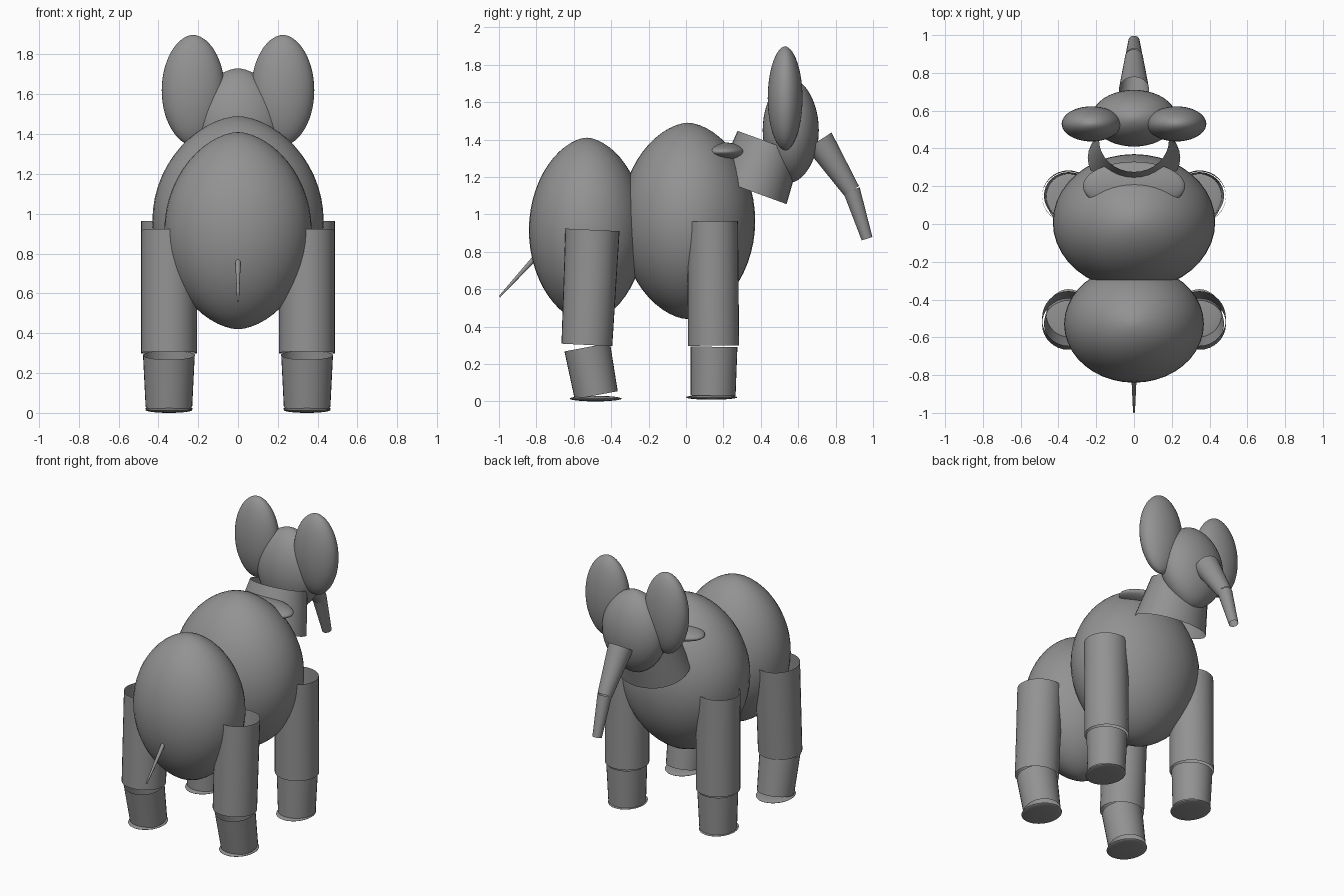
import bpy, bmesh, math
from mathutils import Vector

old = bpy.data.objects.get("Cube")
if old:
    bpy.data.objects.remove(old, do_unlink=True)

grey = bpy.data.materials.new("hide_grey")
grey.use_nodes = True
grey.diffuse_color = (0.29, 0.29, 0.29, 1)
grey.node_tree.nodes["Principled BSDF"].inputs["Base Color"].default_value = grey.diffuse_color


def finish(name, bm):
    bmesh.ops.recalc_face_normals(bm, faces=bm.faces[:])
    mesh = bpy.data.meshes.new(name)
    bm.to_mesh(mesh)
    bm.free()
    mesh.materials.append(grey)
    obj = bpy.data.objects.new(name, mesh)
    bpy.context.collection.objects.link(obj)
    bpy.ops.object.select_all(action='DESELECT')
    obj.select_set(True)
    bpy.context.view_layer.objects.active = obj
    bpy.ops.object.shade_smooth_by_angle(angle=math.radians(40))
    return obj


def egg(name, center, radii, power=0.58):
    """Ellipsoid with slightly pointed poles."""
    bm = bmesh.new()
    bmesh.ops.create_uvsphere(bm, u_segments=40, v_segments=28, radius=1)
    for v in bm.verts:
        k = max(1 - v.co.z ** 2, 0.0001) ** (power - 0.5)
        v.co = Vector((v.co.x * k * radii[0], v.co.y * k * radii[1],
                       v.co.z * radii[2])) + Vector(center)
    return finish(name, bm)


def tube(name, start, end, r_start, r_end, sides=32):
    """Open tapered tube; each radius is a pair (across x, along the tilt)."""
    bm = bmesh.new()
    start, end = Vector(start), Vector(end)
    side = Vector((1, 0, 0))
    other = (end - start).normalized().cross(side)
    rings = []
    for c, r in ((start, r_start), (end, r_end)):
        ring = []
        for i in range(sides):
            t = math.tau * i / sides
            ring.append(bm.verts.new(c + side * r[0] * math.cos(t) + other * r[1] * math.sin(t)))
        rings.append(ring)
    for i in range(sides):
        j = (i + 1) % sides
        bm.faces.new((rings[0][i], rings[0][j], rings[1][j], rings[1][i]))
    return finish(name, bm)


# Body, shoulders and head
egg("rear_body", (0, -0.53, 0.915), (0.37, 0.31, 0.495))
egg("front_body", (0, 0.01, 0.965), (0.43, 0.36, 0.525))
egg("shoulder_bar", (0, 0.2, 1.335), (0.27, 0.13, 0.05))
egg("head", (0, 0.56, 1.45), (0.225, 0.15, 0.28))
tube("neck", (0, 0.35, 1.123), (0, 0.445, 1.385), (0.245, 0.2), (0.185, 0.18))

# Trunk and tail
tube("trunk_upper", (0, 0.711, 1.394), (0, 0.885, 1.126), (0.08, 0.08), (0.047, 0.047))
tube("trunk_lower", (0, 0.885, 1.13), (0, 0.968, 0.87), (0.046, 0.046), (0.03, 0.03))
tube("tail", (0, -0.81, 0.765), (0, -0.997, 0.56), (0.014, 0.014), (0.005, 0.005), 12)

# Ears and legs on both sides
for label, s in (("left", 1), ("right", -1)):
    egg(label + "_ear", (s * 0.225, 0.53, 1.62), (0.158, 0.093, 0.278), 0.54)

    x = s * 0.347
    tube(label + "_front_thigh", (x, 0.143, 0.963), (x, 0.147, 0.298), (0.14, 0.135), (0.14, 0.137))
    tube(label + "_front_shin", (x, 0.15, 0.292), (x, 0.145, 0.03), (0.13, 0.125), (0.117, 0.12))
    egg(label + "_front_foot", (x, 0.137, 0.022), (0.118, 0.137, 0.013), 0.5)

    tube(label + "_rear_thigh", (x, -0.5, 0.917), (x, -0.53, 0.302), (0.14, 0.145), (0.14, 0.136))
    tube(label + "_rear_shin", (x, -0.528, 0.29), (x, -0.48, 0.033), (0.13, 0.124), (0.117, 0.117))
    egg(label + "_rear_foot", (x, -0.483, 0.015), (0.118, 0.138, 0.015), 0.5)
